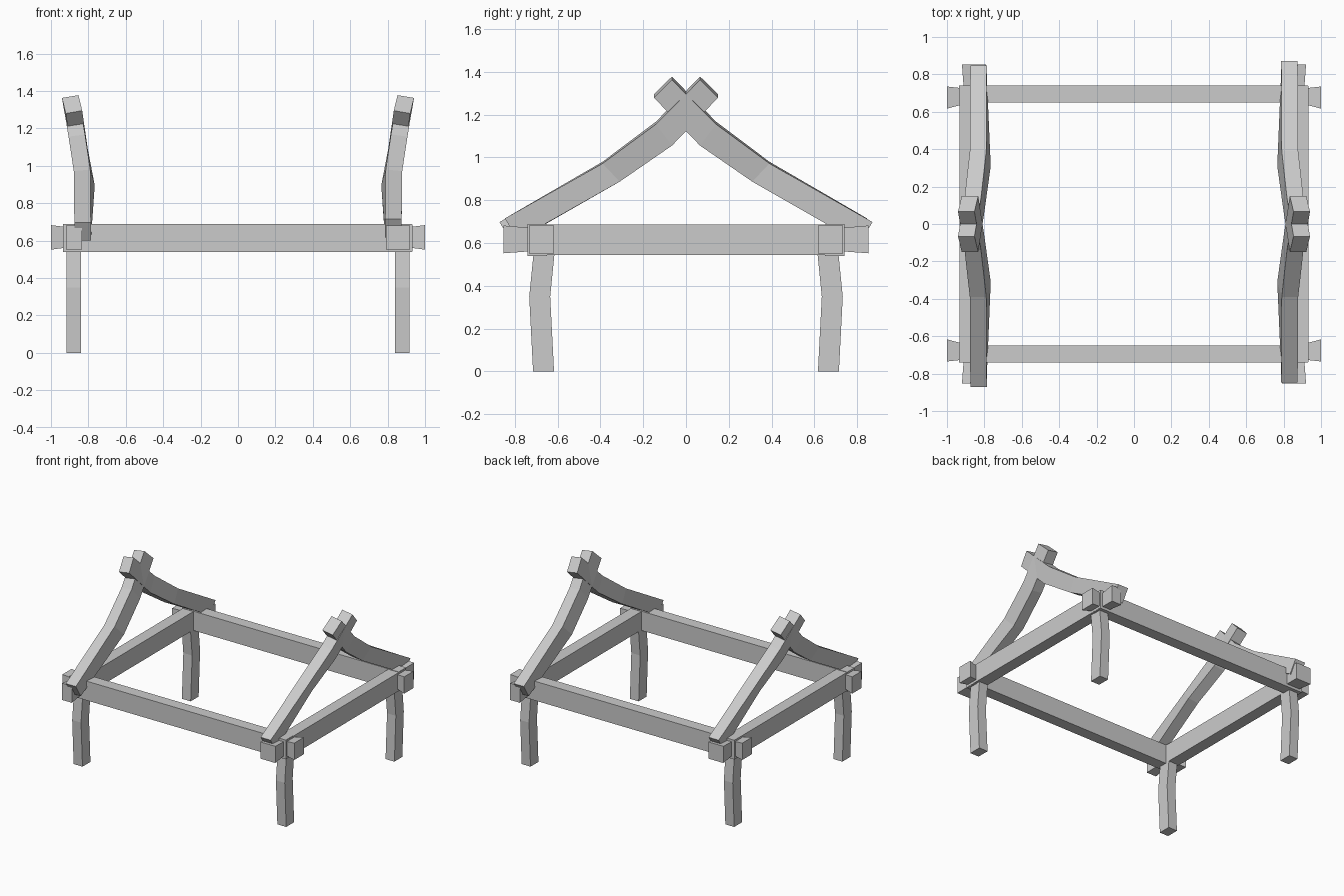
import bpy, bmesh

if "Cube" in bpy.data.objects:
    bpy.data.objects.remove(bpy.data.objects["Cube"])


def loft(name, rings):
    """Skin a list of four-cornered rings into a closed flat-shaded bar."""
    bm = bmesh.new()
    loops = [[bm.verts.new(p) for p in ring] for ring in rings]
    for a, b in zip(loops, loops[1:]):
        for i in range(4):
            j = (i + 1) % 4
            bm.faces.new((a[i], a[j], b[j], b[i]))
    bm.faces.new(loops[0])
    bm.faces.new(loops[-1])
    bmesh.ops.recalc_face_normals(bm, faces=bm.faces)
    mesh = bpy.data.meshes.new(name)
    bm.to_mesh(mesh)
    bm.free()
    ob = bpy.data.objects.new(name, mesh)
    bpy.context.collection.objects.link(ob)
    return ob


def bar(name, axis, sections):
    """Horizontal bar; each section is (position, side0, side1, z0, z1)."""
    rings = []
    for t, a, b, z0, z1 in sections:
        ring = [(a, z0), (b, z0), (b, z1), (a, z1)]
        rings.append([(t, s, z) if axis == 'x' else (s, t, z) for s, z in ring])
    return loft(name, rings)


def side(v, neg, pos):
    return neg if v < 0 else pos


for s in (-1, 1):
    fb = side(s, "front", "back")
    lr = side(s, "left", "right")

    # Long beam with flared tenons at both ends
    bar(f"{fb}_beam", 'x', [(-0.935, s * 0.65, s * 0.74, 0.54, 0.69),
                            (0.93, s * 0.65, s * 0.74, 0.54, 0.69)])
    for e in (-1, 1):
        bar(f"{fb}_beam_tenon_{side(e, 'left', 'right')}", 'x',
            [(e * 0.91, s * 0.64, s * 0.725, 0.564, 0.672),
             (e * 1.0, s * 0.617, s * 0.735, 0.552, 0.683)])

    # Side beam with flared tenons, one narrow and one wide
    bar(f"{lr}_beam", 'y', [(-0.738, s * 0.84, s * 0.932, 0.543, 0.687),
                            (0.738, s * 0.84, s * 0.932, 0.543, 0.687)])
    for e in (-1, 1):
        inner = 0.835 if s == e else 0.79
        bar(f"{lr}_beam_tenon_{side(e, 'front', 'back')}", 'y',
            [(e * 0.72, s * (inner + 0.01), s * 0.91, 0.562, 0.67),
             (e * 0.854, s * inner, s * 0.92, 0.552, 0.682)])

    for e in (-1, 1):
        corner = f"{side(e, 'front', 'back')}_{lr}"

        # Slightly bent leg
        loft(f"{corner}_leg", [
            [(s * x, e * (y + d), z) for x, d in
             ((0.84, 0), (0.916, 0), (0.916, 0.098), (0.84, 0.098))]
            for y, z in ((0.617, 0), (0.635, 0.35), (0.612, 0.58))])

        # Curved, outward-leaning rafter: upper and lower edge per station
        foot = (0.872, 0.698) if s == e else (0.847, 0.715)
        stations = [  # upper y, z, inner x; lower y, z, inner x; outer drop
            (*foot, 0.787, foot[0] - 0.06, foot[1] - 0.098, 0.787, 0.0),
            (0.39, 0.98, 0.79, 0.31, 0.895, 0.766, 0.008),
            (0.14, 1.168, 0.818, 0.065, 1.068, 0.80, 0.012),
            (-0.066, 1.378, 0.853, -0.15, 1.295, 0.833, 0.015)]
        loft(f"{corner}_rafter", [
            [(s * ux, e * uy, uz), (s * (ux + 0.088), e * uy, uz - drop),
             (s * (lx + 0.088), e * ly, lz - drop), (s * lx, e * ly, lz)]
            for uy, uz, ux, ly, lz, lx, drop in stations])
